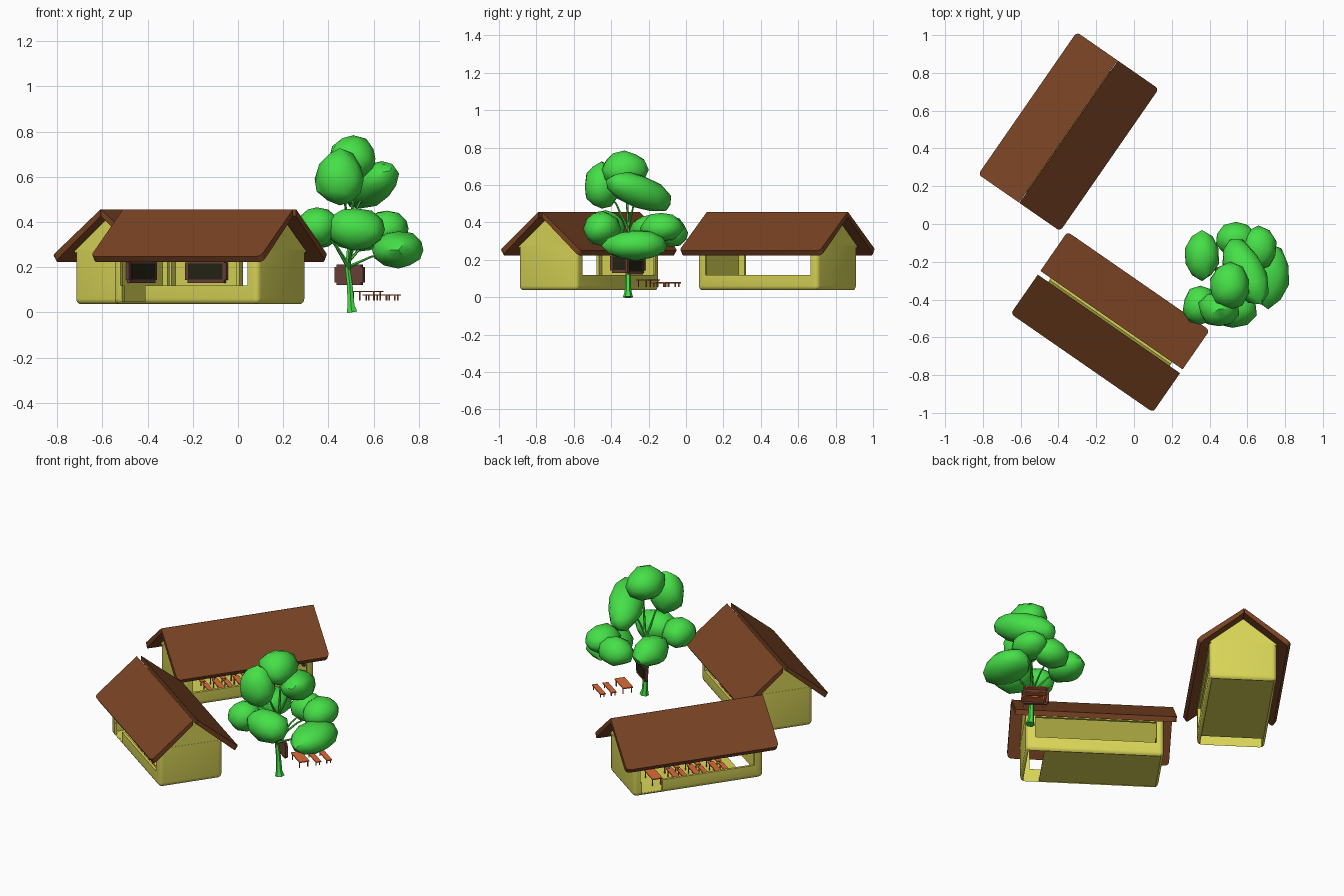
import bpy, bmesh, math, random
from mathutils import Matrix, Vector, noise

if "Cube" in bpy.data.objects:
    bpy.data.objects.remove(bpy.data.objects["Cube"])

random.seed(3)
ANG = math.radians(-34.7)


def srgb(r, g, b):
    return [(c / 255 / 12.92) if c < 11 else ((c / 255 + 0.055) / 1.055) ** 2.4 for c in (r, g, b)] + [1]


def material(name, *rgb):
    m = bpy.data.materials.new(name)
    m.diffuse_color = srgb(*rgb)
    m.use_nodes = True
    m.node_tree.nodes["Principled BSDF"].inputs["Base Color"].default_value = m.diffuse_color
    return m


YELLOW = material("wall_yellow", 218, 214, 88)
BROWN = material("roof_brown", 121, 67, 35)
GREEN = material("leaf_green", 70, 224, 72)
ORANGE = material("desk_orange", 220, 108, 55)
FRAME = material("frame_dark_brown", 108, 66, 58)
SLATE = material("board_dark", 36, 36, 22)


def finish(name, bm, mat, M=Matrix(), angle=35):
    bmesh.ops.recalc_face_normals(bm, faces=bm.faces)
    me = bpy.data.meshes.new(name)
    bm.to_mesh(me)
    bm.free()
    me.materials.append(mat)
    ob = bpy.data.objects.new(name, me)
    bpy.context.collection.objects.link(ob)
    ob.matrix_world = M
    smooth(ob, angle)
    return ob


def smooth(ob, angle):
    if angle:
        bpy.ops.object.select_all(action='DESELECT')
        ob.select_set(True)
        bpy.context.view_layer.objects.active = ob
        bpy.ops.object.shade_smooth_by_angle(angle=math.radians(angle))


def add_box(bm, x0, x1, y0, y1, z0, z1):
    S = Matrix.Diagonal((x1 - x0, y1 - y0, z1 - z0, 1))
    T = Matrix.Translation(((x0 + x1) / 2, (y0 + y1) / 2, (z0 + z1) / 2))
    return bmesh.ops.create_cube(bm, size=1, matrix=T @ S)['verts']


def box(name, dims, mat, M=Matrix()):
    bm = bmesh.new()
    add_box(bm, *dims)
    return finish(name, bm, mat, M, 0)


def extrude_profile(bm, pts, x0, x1):
    # solid from a y-z profile, running along x
    f = bm.faces.new([bm.verts.new((x0, y, z)) for y, z in pts])
    r = bmesh.ops.extrude_face_region(bm, geom=[f])
    bmesh.ops.translate(bm, vec=(x1 - x0, 0, 0),
                        verts=[v for v in r['geom'] if isinstance(v, bmesh.types.BMVert)])


def cut(ob, cutters):
    for c in cutters:
        c.hide_render = True
        m = ob.modifiers.new("cut", 'BOOLEAN')
        m.object, m.operation, m.solver = c, 'DIFFERENCE', 'EXACT'
    bpy.context.view_layer.update()
    me = bpy.data.meshes.new_from_object(ob.evaluated_get(bpy.context.evaluated_depsgraph_get()))
    ob.modifiers.clear()
    ob.data = me
    for c in cutters:
        bpy.data.objects.remove(c)


def desk(name, x, y, w, l, top, foot, M):
    bm = bmesh.new()
    add_box(bm, x - w / 2, x + w / 2, y - l / 2, y + l / 2, top - 0.006, top)
    for sx in (-1, 1):
        for sy in (-1, 1):
            cx, cy = x + sx * (w / 2 - 0.005), y + sy * (l / 2 - 0.015)
            add_box(bm, cx - 0.0025, cx + 0.0025, cy - 0.0025, cy + 0.0025, foot, top - 0.004)
    finish(name, bm, ORANGE, M, 0)


def blackboard(name, x, y, w, z0, z1, M):
    bm = bmesh.new()
    add_box(bm, x - 0.008, x + 0.008, y - w / 2, y + w / 2, z0, z1)
    bmesh.ops.bevel(bm, geom=[e for e in bm.edges if abs(e.verts[0].co.x - e.verts[1].co.x) > 0.01],
                    offset=0.012, segments=2, affect='EDGES')
    finish(name + "_frame", bm, FRAME, M)
    box(name + "_panel", (x + 0.007, x + 0.011, y - w / 2 + 0.018, y + w / 2 - 0.018, z0 + 0.016, z1 - 0.016), SLATE, M)


def classroom(n, cx, cy, rot, gap):
    M = Matrix.Translation((cx, cy, 0)) @ Matrix.Rotation(rot, 4, 'Z')
    L, W, top = 0.391, 0.191, 0.276
    # walls: rounded box hollowed out, with wide side openings and one doorway
    bm = bmesh.new()
    add_box(bm, -L, L, -W, W, 0.035, top)
    bmesh.ops.bevel(bm, geom=[e for e in bm.edges if min(v.co.z for v in e.verts) < 0.1],
                    offset=0.026, segments=4, affect='EDGES', profile=0.5)
    walls = finish(n + "_walls", bm, YELLOW, M, 0)
    cut(walls, [box("c1", (-L + 0.016, L - 0.016, -W + 0.016, W - 0.016, 0, 0.4), YELLOW, M),
                box("c2", (-0.347, 0.337, -0.3, 0.3, 0.118, 0.25), YELLOW, M),
                box("c3", (-0.338, -0.215, -0.3, -0.1, 0.048, 0.2), YELLOW, M)])
    smooth(walls, 35)
    # floor stops short of the far end
    box(n + "_floor", (-L + 0.012, 0.285, -W + 0.012, W - 0.012, 0.042, 0.049), YELLOW, M)
    # gable ends and the lining below the roof
    for i, s in enumerate((-1, 1)):
        bm = bmesh.new()
        x = s * (L - 0.009)
        extrude_profile(bm, [(-W, 0.268), (W, 0.268), (0, 0.424)], x - 0.008, x + 0.008)
        finish(n + "_gable_%d" % i, bm, YELLOW, M, 0)
    bm = bmesh.new()
    extrude_profile(bm, [(-W, 0.262), (0, 0.42), (W, 0.262), (W - 0.008, 0.262), (0, 0.412), (-W + 0.008, 0.262)],
                    -L + 0.002, L - 0.002)
    finish(n + "_roof_lining", bm, YELLOW, M, 0)
    # two sloping roof slabs
    for i, s in enumerate((-1, 1)):
        bm = bmesh.new()
        extrude_profile(bm, [(s * gap, 0.456), (s * 0.264, 0.248), (s * 0.247, 0.222), (s * gap, 0.426)],
                        -0.458, 0.458)
        # round the plan corners at the eaves
        es = [e for e in bm.edges if abs(e.verts[0].co.x - e.verts[1].co.x) < 0.01
              and (e.verts[0].co - e.verts[1].co).length < 0.05 and abs(e.verts[0].co.y) > 0.2]
        bmesh.ops.bevel(bm, geom=es, offset=0.024, segments=4, affect='EDGES', profile=0.5)
        finish(n + "_roof_slab_%d" % i, bm, BROWN, M)
    # furniture
    blackboard(n + "_blackboard", -0.366, 0, 0.22, 0.13, 0.232, M)
    desk(n + "_teacher_table", -0.22, -0.05, 0.06, 0.14, 0.096, 0.049, M)
    for i in range(3):
        for j, y in enumerate((-0.08, 0.08)):
            x = -0.11 + i * 0.125
            desk("%s_desk_%d_%d" % (n, i, j), x, y, 0.035, 0.14, 0.096, 0.049, M)
            desk("%s_bench_%d_%d" % (n, i, j), x + 0.06, y, 0.028, 0.14, 0.08, 0.049, M)


classroom("back_classroom", -0.347, 0.489, ANG - math.pi / 2, 0.001)
classroom("front_classroom", -0.126, -0.519, ANG, 0.012)

# outdoor lesson beside the tree
M = Matrix.Translation((0.61, -0.145, 0)) @ Matrix.Rotation(ANG + math.pi / 2, 4, 'Z')
desk("outdoor_table", -0.07, 0, 0.06, 0.14, 0.095, 0.053, M)
desk("outdoor_desk", 0.015, 0, 0.032, 0.14, 0.08, 0.053, M)
desk("outdoor_bench", 0.08, 0, 0.032, 0.14, 0.08, 0.053, M)
M = Matrix.Translation((0.495, -0.275, 0)) @ Matrix.Rotation(ANG + math.pi / 2, 4, 'Z')
blackboard("tree_blackboard", 0, 0, 0.155, 0.12, 0.212, M)

# foliage: centre and radii of each clump
CLUMPS = [(.51, -.33, .68, .105, .12, .10), (.45, -.45, .59, .105, .095, .125),
          (.59, -.25, .56, .10, .20, .09), (.52, -.45, .365, .13, .10, .095),
          (.35, -.43, .375, .09, .10, .09), (.71, -.27, .275, .115, .165, .085),
          (.36, -.17, .36, .09, .125, .085), (.54, -.08, .345, .105, .09, .085),
          (.66, -.13, .37, .095, .115, .08)]
for i, (x, y, z, rx, ry, rz) in enumerate(CLUMPS):
    bm = bmesh.new()
    bmesh.ops.create_icosphere(bm, subdivisions=2, radius=1.03)
    for v in bm.verts:
        k = 1.0 + 0.12 * noise.noise(v.co * 1.3 + Vector((i * 7.1, 0, 0)))
        zz = v.co.z * (0.9 if v.co.z < 0 else 1)
        v.co = (v.co.x * rx * k, v.co.y * ry * k, zz * rz * k)
    tilt = Matrix.Rotation(0.45, 4, 'Z') @ Matrix.Rotation(-0.33, 4, 'X') if i == 2 else Matrix()
    finish("foliage_%d" % i, bm, GREEN, Matrix.Translation((x, y, z)) @ tilt, 40)


# trunk and branches
def limb(name, pts):
    cu = bpy.data.curves.new(name, 'CURVE')
    cu.dimensions, cu.bevel_depth, cu.bevel_resolution, cu.use_fill_caps = '3D', 1, 1, True
    sp = cu.splines.new('POLY')
    sp.points.add(len(pts) - 1)
    for p, (x, y, z, r) in zip(sp.points, pts):
        p.co, p.radius = (x, y, z, 1), r
    tmp = bpy.data.objects.new(name, cu)
    bpy.context.collection.objects.link(tmp)
    bpy.context.view_layer.update()
    me = bpy.data.meshes.new_from_object(tmp.evaluated_get(bpy.context.evaluated_depsgraph_get()))
    bpy.data.objects.remove(tmp)
    me.materials.clear()
    me.materials.append(GREEN)
    ob = bpy.data.objects.new(name, me)
    bpy.context.collection.objects.link(ob)
    smooth(ob, 50)


limb("trunk", [(.505, -.31, 0, .027), (.5, -.31, .03, .018), (.495, -.31, .12, .014),
               (.485, -.31, .2, .012), (.5, -.31, .4, .007), (.52, -.32, .62, .005)])
for i, (x, y, z, rx, ry, rz) in enumerate(CLUMPS[1:]):
    s = 0.17 + 0.008 * i if z < 0.5 else 0.36
    limb("branch_%d" % i, [(.49, -.31, s, .007), (.49 + (x - .49) * .45, -.31 + (y + .31) * .45, s + (z - s) * .6, .005),
                           (x, y, z, .004)])
